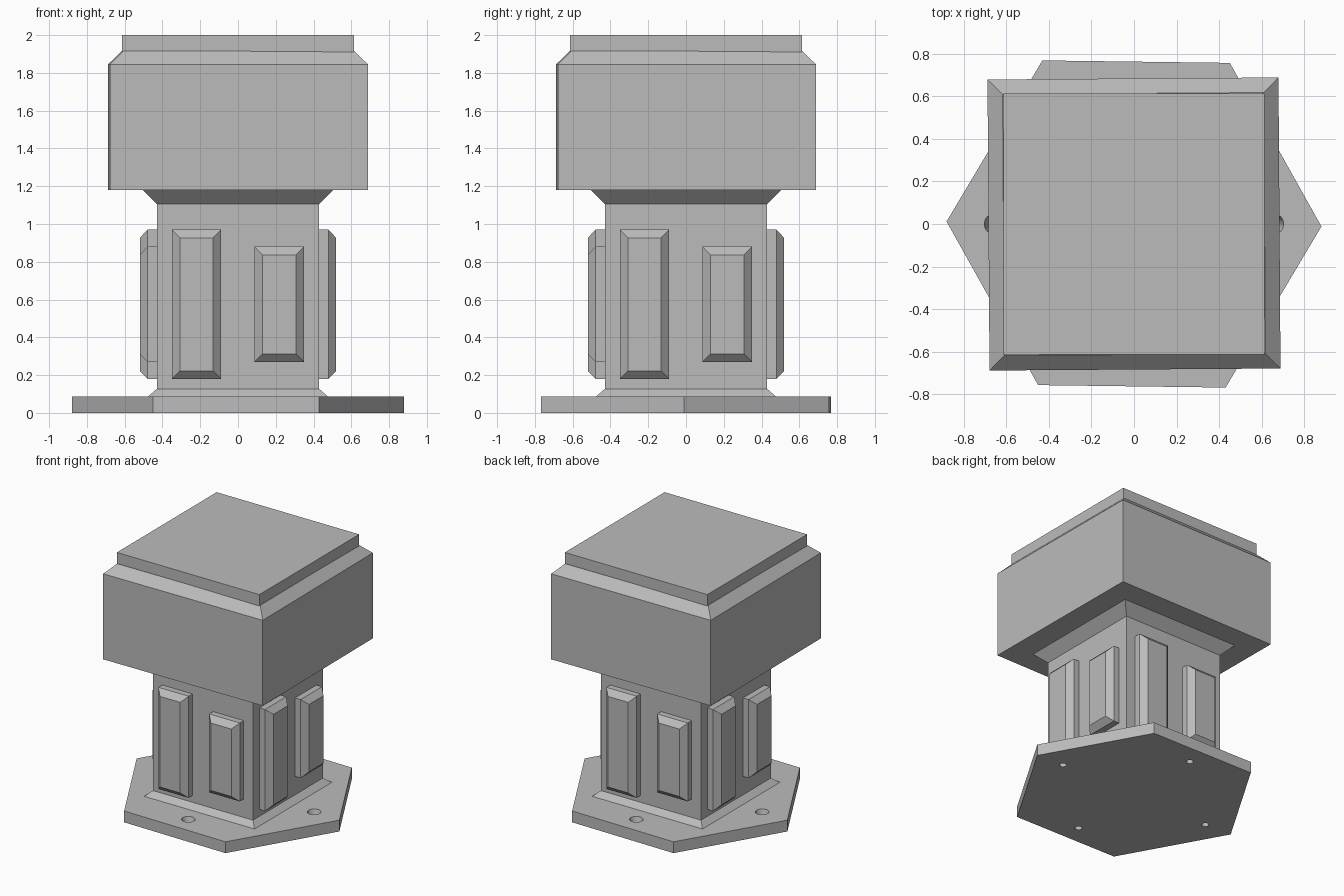
import bpy
import bmesh
from math import cos, sin, pi, radians
from mathutils import Matrix

default = bpy.data.objects.get("Cube")
if default:
    bpy.data.objects.remove(default, do_unlink=True)

grey = bpy.data.materials.new("plain_grey")
grey.use_nodes = True
grey.diffuse_color = (0.5, 0.5, 0.5, 1)
grey.node_tree.nodes["Principled BSDF"].inputs["Base Color"].default_value = grey.diffuse_color


def loft(name, rings, turn=0.0):
    """Solid made by skinning a stack of rings; each ring is a list of points."""
    bm = bmesh.new()
    loops = [[bm.verts.new(p) for p in ring] for ring in rings]
    n = len(loops[0])
    for low, high in zip(loops, loops[1:]):
        for i in range(n):
            j = (i + 1) % n
            bm.faces.new((low[i], low[j], high[j], high[i]))
    bm.faces.new(loops[0][::-1])
    bm.faces.new(loops[-1])
    bmesh.ops.recalc_face_normals(bm, faces=bm.faces)
    bm.transform(Matrix.Rotation(radians(turn), 4, "Z"))
    mesh = bpy.data.meshes.new(name)
    bm.to_mesh(mesh)
    bm.free()
    mesh.materials.append(grey)
    obj = bpy.data.objects.new(name, mesh)
    bpy.context.collection.objects.link(obj)
    return obj


def square(half, z):
    return [(-half, -half, z), (half, -half, z), (half, half, z), (-half, half, z)]


def polygon(sides, radius, z, cx=0.0, cy=0.0):
    angles = [2 * pi * i / sides for i in range(sides)]
    return [(cx + radius * cos(a), cy + radius * sin(a), z) for a in angles]


def panel_ring(x0, x1, z0, z1, inset, depth):
    return [(x0 + inset, -depth, z0 + inset), (x1 - inset, -depth, z0 + inset),
            (x1 - inset, -depth, z1 - inset), (x0 + inset, -depth, z1 - inset)]


# Hexagonal foot plate with four tapered bolt holes
base = loft("base_plate", [polygon(6, 0.88, 0), polygon(6, 0.88, 0.088)], -0.75)
for x, y in [(0.655, 0), (-0.655, 0), (0, 0.61), (0, -0.61)]:
    # the taper carries on past both faces of the plate
    cutter = loft("hole_cutter", [polygon(24, 0.021, -0.015, x, y),
                                  polygon(24, 0.052, 0.103, x, y)])
    cutter.hide_render = True
    mod = base.modifiers.new("bolt_hole", "BOOLEAN")
    mod.operation = "DIFFERENCE"
    mod.solver = "EXACT"
    mod.object = cutter
    bpy.context.view_layer.objects.active = base
    bpy.ops.object.modifier_apply(modifier=mod.name)
    bpy.data.objects.remove(cutter, do_unlink=True)

# Square column, flared at foot and neck
loft("column", [square(h, z) for h, z in
                [(0.475, 0.075), (0.475, 0.088), (0.43, 0.127),
                 (0.43, 1.105), (0.505, 1.18), (0.505, 1.2)]])

# Head block with a chamfered top edge, and the cap on it
loft("head_block", [square(0.683, 1.18), square(0.683, 1.845), square(0.613, 1.915)], 0.4)
loft("top_cap", [square(0.613, 1.89), square(0.613, 2.0)])

# A tall and a short chamfered panel on every side of the column
for side in range(4):
    for name, x0, x1, z0, z1 in [("tall_panel", -0.35, -0.09, 0.18, 0.97),
                                 ("short_panel", 0.087, 0.35, 0.27, 0.88)]:
        loft(f"{name}_{side + 1}",
             [panel_ring(x0, x1, z0, z1, inset, depth)
              for inset, depth in [(0, 0.42), (0, 0.478), (0.043, 0.52)]], side * 90)
